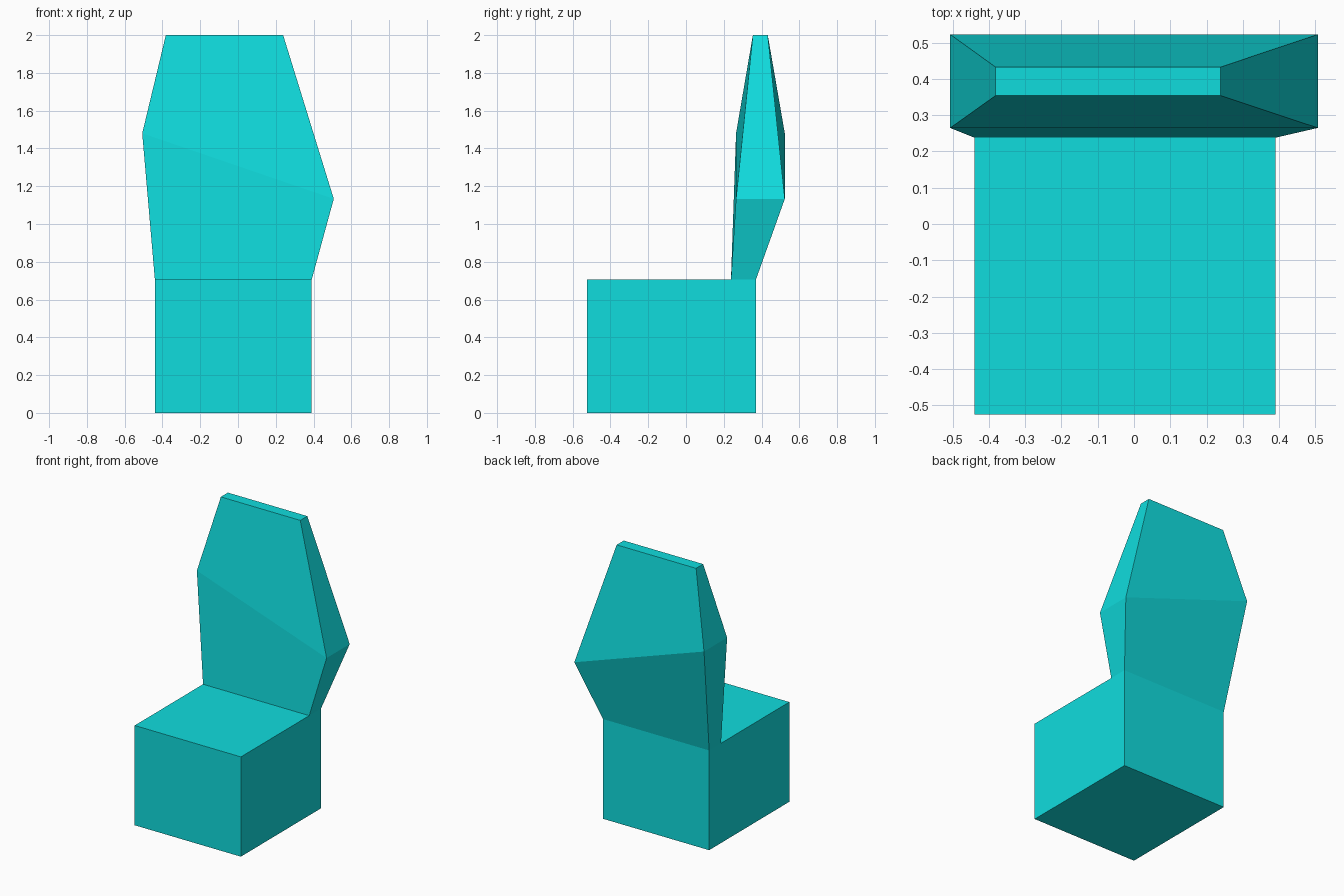
import bpy
import bmesh

old = bpy.data.objects.get("Cube")
if old:
    bpy.data.objects.remove(old, do_unlink=True)

# Single turquoise material
turquoise = bpy.data.materials.new("turquoise")
turquoise.use_nodes = True
colour = (0.005, 0.72, 0.73, 1)
turquoise.diffuse_color = colour
turquoise.node_tree.nodes["Principled BSDF"].inputs["Base Color"].default_value = colour


def ring(bm, x0, x1, y0, y1, z_left, z_right):
    """Four-cornered section whose two ends can sit at different heights."""
    corners = [(x0, y0, z_left), (x1, y0, z_right), (x1, y1, z_right), (x0, y1, z_left)]
    return [bm.verts.new(c) for c in corners]


def bridge(bm, lower, upper):
    for i in range(4):
        j = (i + 1) % 4
        bm.faces.new((lower[i], lower[j], upper[j], upper[i]))


bm = bmesh.new()
X0, X1, FRONT, BACK = -0.44, 0.39, -0.525, 0.37
SEAT_Z, REST_Y = 0.705, 0.238

# Block seat
base = ring(bm, X0, X1, FRONT, BACK, 0, 0)
seat = ring(bm, X0, X1, FRONT, BACK, SEAT_Z, SEAT_Z)
bm.faces.new(base[::-1])
bridge(bm, base, seat)

# Seat top stops where the backrest begins
root_left = bm.verts.new((X0, REST_Y, SEAT_Z))
root_right = bm.verts.new((X1, REST_Y, SEAT_Z))
bm.faces.new((seat[0], seat[1], root_right, root_left))

# Lopsided backrest: flares to a slanted waist, then tapers to a thin top
root = [root_left, root_right, seat[2], seat[3]]
waist = ring(bm, -0.507, 0.507, 0.265, 0.523, 1.48, 1.133)
top = ring(bm, -0.382, 0.239, 0.354, 0.433, 2, 2)
bridge(bm, root, waist)
bridge(bm, waist, top)
bm.faces.new(top)

bmesh.ops.recalc_face_normals(bm, faces=bm.faces)
mesh = bpy.data.meshes.new("block_chair")
bm.to_mesh(mesh)
bm.free()
mesh.materials.append(turquoise)
chair = bpy.data.objects.new("block_chair", mesh)
bpy.context.collection.objects.link(chair)
